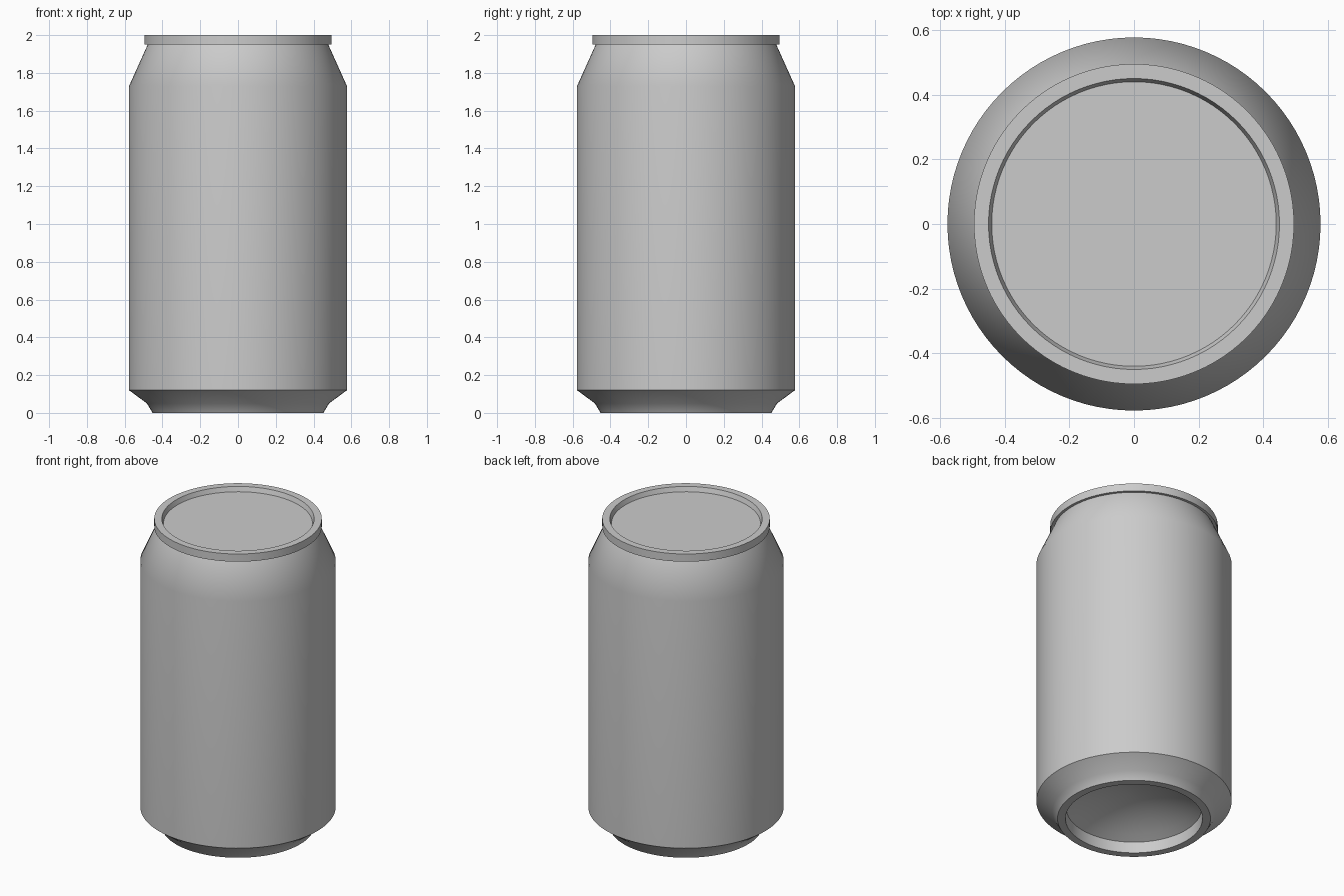
import bpy
import bmesh
import math

cube = bpy.data.objects.get("Cube")
if cube:
    bpy.data.objects.remove(cube, do_unlink=True)

SEGMENTS = 96

# One bare metal colour
metal = bpy.data.materials.new("grey_metal")
metal.use_nodes = True
colour = (0.6, 0.6, 0.6, 1.0)
metal.diffuse_color = colour
metal.node_tree.nodes["Principled BSDF"].inputs["Base Color"].default_value = colour


def lathe(name, profile):
    """Revolve (radius, height) points around z; a zero radius becomes a pole."""
    bm = bmesh.new()
    rings = []
    for r, z in profile:
        if r == 0:
            rings.append([bm.verts.new((0, 0, z))] * SEGMENTS)
        else:
            angles = [math.tau * i / SEGMENTS for i in range(SEGMENTS)]
            rings.append([bm.verts.new((r * math.cos(a), r * math.sin(a), z)) for a in angles])
    for low, high in zip(rings, rings[1:]):
        for i in range(SEGMENTS):
            j = (i + 1) % SEGMENTS
            corners = [low[i], low[j], high[j], high[i]]
            bm.faces.new(list(dict.fromkeys(corners)))
    mesh = bpy.data.meshes.new(name)
    bm.to_mesh(mesh)
    bm.free()
    mesh.materials.append(metal)
    obj = bpy.data.objects.new(name, mesh)
    bpy.context.collection.objects.link(obj)
    bpy.ops.object.select_all(action="DESELECT")
    obj.select_set(True)
    bpy.context.view_layer.objects.active = obj
    bpy.ops.object.shade_smooth_by_angle(angle=math.radians(30))
    # Large faces keep clean shading next to the sloped shoulder
    weighted = obj.modifiers.new("Weighted Normal", "WEIGHTED_NORMAL")
    weighted.keep_sharp = True
    return obj


# Recessed dome in the underside, with its short inner wall
dome_radius, dome_edge, dome_top = 0.40, 0.07, 0.18
dome = []
for i in range(9):
    t = i / 8
    dome.append((dome_radius * t, dome_top - (dome_top - dome_edge) * t * t))
lathe("base_dome", dome + [(0.405, 0)])

# Foot ring, lower chamfer, straight wall and shoulder
lathe("can_body", [(0.405, 0), (0.452, 0), (0.482, 0.05), (0.577, 0.12),
                   (0.577, 1.73), (0.478, 1.95)])

# Rolled rim overhanging the neck
lathe("top_rim", [(0.478, 1.95), (0.495, 1.95), (0.495, 2), (0.45, 2), (0.44, 1.97)])

# Flat recessed lid
lathe("lid", [(0.44, 1.97), (0, 1.97)])
